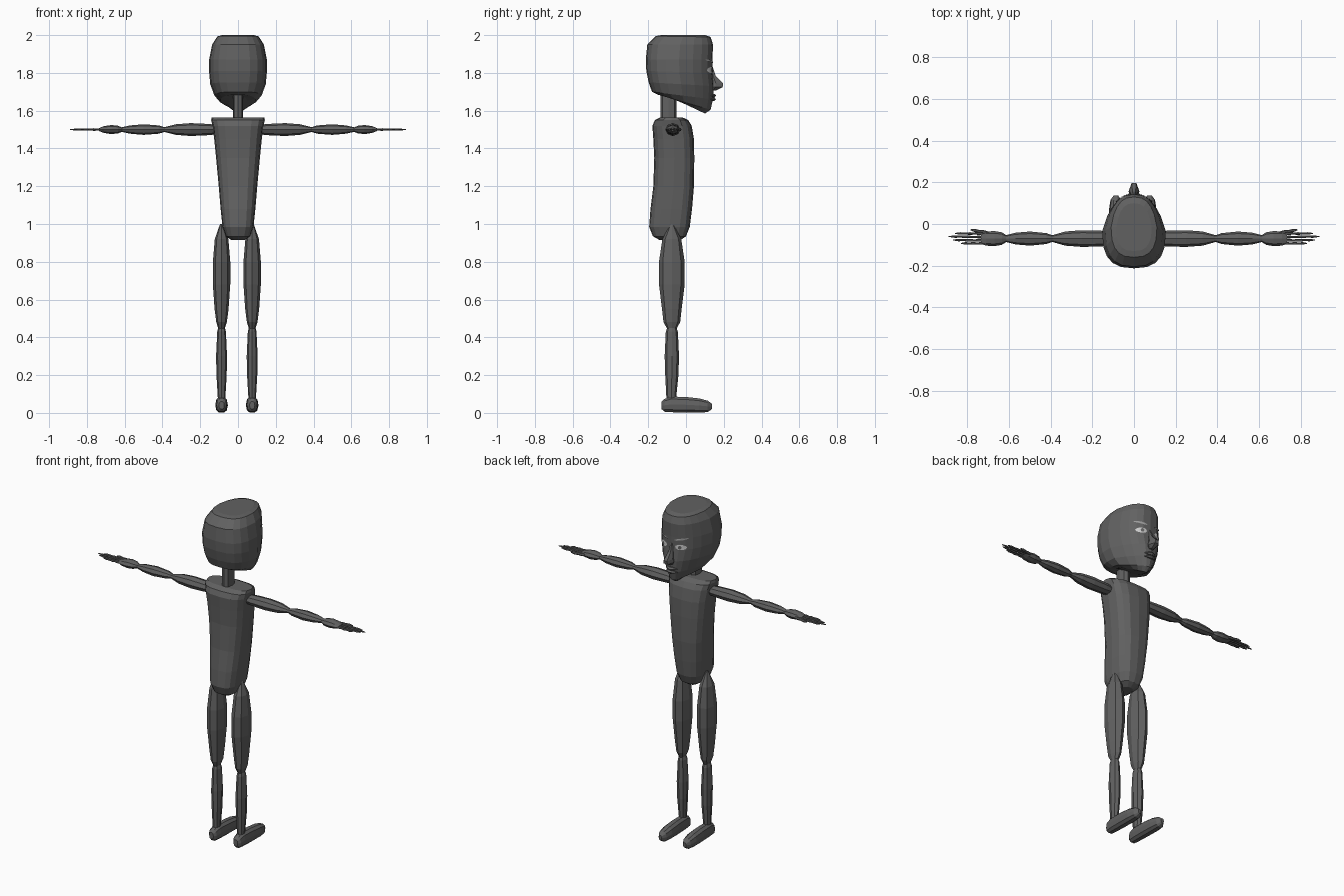
import bpy, bmesh, math
from mathutils import Vector
from mathutils.bvhtree import BVHTree

if "Cube" in bpy.data.objects:
    bpy.data.objects.remove(bpy.data.objects["Cube"], do_unlink=True)


def material(name, value):
    m = bpy.data.materials.new(name)
    m.use_nodes = True
    colour = (value, value, value, 1)
    m.diffuse_color = colour
    m.node_tree.nodes["Principled BSDF"].inputs["Base Color"].default_value = colour
    return m


GREY = material("dark grey", 0.12)
WHITE = material("eye white", 0.6)
LIGHT = material("brow grey", 0.33)


def finish(name, bm, mat, mirror=False, shift=0.0):
    mesh = bpy.data.meshes.new(name)
    bm.to_mesh(mesh)
    bm.free()
    mesh.materials.append(mat)
    ob = bpy.data.objects.new(name, mesh)
    bpy.context.collection.objects.link(ob)
    ob.location.x = shift
    if mirror:
        mod = ob.modifiers.new("Mirror", 'MIRROR')
        mod.use_mirror_merge = False
    return ob


def loft(rings):
    """Skin a list of point rings and cap both ends."""
    bm = bmesh.new()
    vs = [[bm.verts.new(p) for p in r] for r in rings]
    n = len(vs[0])
    for a, b in zip(vs, vs[1:]):
        for i in range(n):
            j = (i + 1) % n
            bm.faces.new((a[i], a[j], b[j], b[i]))
    bm.faces.new(vs[0])
    bm.faces.new(vs[-1])
    bmesh.ops.recalc_face_normals(bm, faces=bm.faces)
    return bm


def spow(v, p):
    return math.copysign(abs(v) ** p, v)


def oval(centre, u, v, n=8, p=1.0):
    """Ring of n points, squarer as p gets smaller."""
    c, u, v = Vector(centre), Vector(u), Vector(v)
    angles = [2 * math.pi * i / n for i in range(n)]
    return [c + u * spow(math.cos(a), p) + v * spow(math.sin(a), p) for a in angles]


# Head: rings tilt down towards the chin and narrow towards the face
def head_ring(zf, zb, yf, yb, rx, taper):
    pts = []
    for i in range(20):
        a = 2 * math.pi * i / 20
        f = spow(math.sin(a), 0.75)
        x = rx * spow(math.cos(a), 0.75) * (1 - taper * max(0, f))
        k = (f + 1) / 2
        pts.append(Vector((x, yb + (yf - yb) * k, zb + (zf - zb) * k)))
    return pts


head_profile = [
    (2.0, 2.0, .10, -.13, .085, .2), (1.99, 1.995, .13, -.16, .11, .2),
    (1.95, 1.95, .143, -.205, .137, .25), (1.87, 1.87, .14, -.213, .153, .3),
    (1.80, 1.81, .14, -.21, .153, .3), (1.73, 1.75, .147, -.198, .147, .4),
    (1.66, 1.70, .143, -.18, .125, .5), (1.605, 1.685, .13, -.15, .095, .6),
    (1.585, 1.68, .10, -.10, .05, .6)]
head_bm = loft([head_ring(*r) for r in head_profile])
surface = BVHTree.FromBMesh(head_bm)
finish("head", head_bm, GREY)


def on_face(x, z, lift):
    hit = surface.ray_cast(Vector((x, 1, z)), Vector((0, -1, 0)))[0]
    return Vector((x, hit.y + lift, z))


def face_plate(name, cx, cz, rx, rz, mat, lift, tilt=0.0, n=12):
    """Thin oval plate that follows the face."""
    bm = bmesh.new()
    rings = []
    for k in (0.5, 1.0):
        ring = []
        for i in range(n):
            a = -2 * math.pi * i / n
            x = k * rx * math.cos(a)
            ring.append(bm.verts.new(on_face(cx + x, cz + k * rz * math.sin(a) + tilt * x, lift)))
        rings.append(ring)
    inner, outer = rings
    bm.faces.new(inner)
    for i in range(n):
        j = (i + 1) % n
        bm.faces.new((inner[i], outer[i], outer[j], inner[j]))
    bmesh.ops.recalc_face_normals(bm, faces=bm.faces)
    if sum(f.normal.y for f in bm.faces) < 0:
        bmesh.ops.reverse_faces(bm, faces=bm.faces)
    return finish(name, bm, mat, True)


# Eyes, pupils and brows
face_plate("eye_rims", .056, 1.815, .035, .022, GREY, .003)
face_plate("eyes", .056, 1.815, .029, .016, WHITE, .006)
face_plate("pupils", .054, 1.815, .009, .011, GREY, .009, n=8)
face_plate("brows", .056, 1.862, .036, .006, LIGHT, .006, tilt=.2)

# Nose: bridge widening down to a pointed tip
finish("nose", loft([
    oval((0, .135, 1.83), (.008, 0, 0), (0, .008, 0), 6),
    oval((0, .143, 1.785), (.014, 0, 0), (0, .016, 0), 6),
    oval((0, .158, 1.745), (.022, 0, 0), (0, .045, 0), 6),
    oval((0, .155, 1.725), (.026, 0, 0), (0, .045, 0), 6),
    oval((0, .145, 1.708), (.014, 0, 0), (0, .02, 0), 6)]), GREY)

# Lips
for name, z, r in (("upper_lip", 1.68, .011), ("lower_lip", 1.66, .010)):
    finish(name, loft([oval((x, .143 - abs(x) * .25, z), (0, r * k * 1.6, 0), (0, 0, r * k), 6)
                       for x, k in ((-.036, .2), (-.015, .9), (0, 1), (.015, .9), (.036, .2))]), GREY)

# Neck
finish("neck", loft([oval((0, -.092, z), (.027, 0, 0), (0, .042, 0), 8, .8)
                     for z in (1.53, 1.62, 1.71)]), GREY)

# Torso: height, back, front, half width
torso_profile = [
    (.915, -.14, -.03, .035), (.935, -.175, .0, .065), (.985, -.195, .02, .082),
    (1.08, -.188, .032, .092), (1.2, -.173, .042, .102), (1.35, -.168, .044, .116),
    (1.45, -.173, .042, .126), (1.52, -.178, .03, .135), (1.55, -.165, .012, .142),
    (1.565, -.135, -.02, .14)]
finish("torso", loft([oval((0, (b + f) / 2, z), (w, 0, 0), (0, (f - b) / 2, 0), 16, .7)
                      for z, b, f, w in torso_profile]), GREY)

# Arms: distance from centre, half depth, half height
AY, AZ = -.07, 1.5


def arm_part(name, profile, n=8):
    finish(name, loft([oval((x, AY, AZ), (0, d, 0), (0, 0, h), n) for x, d, h in profile]), GREY, True)


arm_part("upper_arms", [(.10, .032, .024), (.16, .038, .030), (.25, .040, .034),
                        (.33, .034, .028), (.40, .014, .010)])
arm_part("forearms", [(.375, .010, .008), (.42, .026, .022), (.50, .034, .028),
                      (.57, .028, .022), (.625, .014, .010)])
arm_part("hands", [(.61, .014, .010), (.635, .030, .020), (.67, .036, .024),
                   (.71, .034, .018), (.735, .026, .008)])


def finger(name, points, r):
    finish(name, loft([oval(p, (0, r * k, 0), (0, 0, r * k), 6)
                       for p, k in zip(points, (.8, 1, .7, 1, .7, .9, .3))]), GREY, True)


for label, y0, y1, reach in (("index", -.047, -.045, .86), ("middle", -.063, -.060, .89),
                             ("ring", -.079, -.077, .87), ("little", -.093, -.093, .83)):
    start = Vector((.715, y0, AZ))
    end = Vector((reach, y1, AZ))
    finger(label + "_fingers", [start.lerp(end, i / 6) for i in range(7)], .0065)
start, end = Vector((.655, -.05, AZ)), Vector((.785, -.028, AZ))
finger("thumbs", [start.lerp(end, i / 6) for i in range(7)], .009)

# Legs: height, half width, half depth
LX = .081


def leg_part(name, profile):
    finish(name, loft([oval((LX, y, z), (w, 0, 0), (0, d, 0), 8) for z, y, w, d in profile]),
           GREY, True, -.006)


leg_part("thighs", [(1.0, -.075, .008, .008), (.92, -.075, .036, .050), (.8, -.075, .046, .068),
                    (.68, -.075, .046, .068), (.55, -.075, .037, .052), (.48, -.075, .028, .044),
                    (.43, -.075, .012, .016)])
leg_part("shins", [(.49, -.075, .008, .010), (.43, -.075, .023, .032), (.30, -.075, .029, .038),
                   (.2, -.075, .027, .035), (.08, -.078, .020, .026)])

# Feet: position along the foot, half width, underside, top
foot_profile = [(-.13, .014, .03, .07), (-.115, .026, .015, .085), (-.08, .030, .012, .098),
                (0, .033, .010, .096), (.07, .033, .010, .088), (.115, .026, .013, .076),
                (.138, .010, .03, .058)]
finish("feet", loft([oval((LX, y, (a + b) / 2), (w, 0, 0), (0, 0, (b - a) / 2), 10, .8)
                     for y, w, a, b in foot_profile]), GREY, True, -.006)

# Rest the soles on the ground
for ob in bpy.data.objects:
    if ob.name == "feet":
        ob.location.z = -.01
